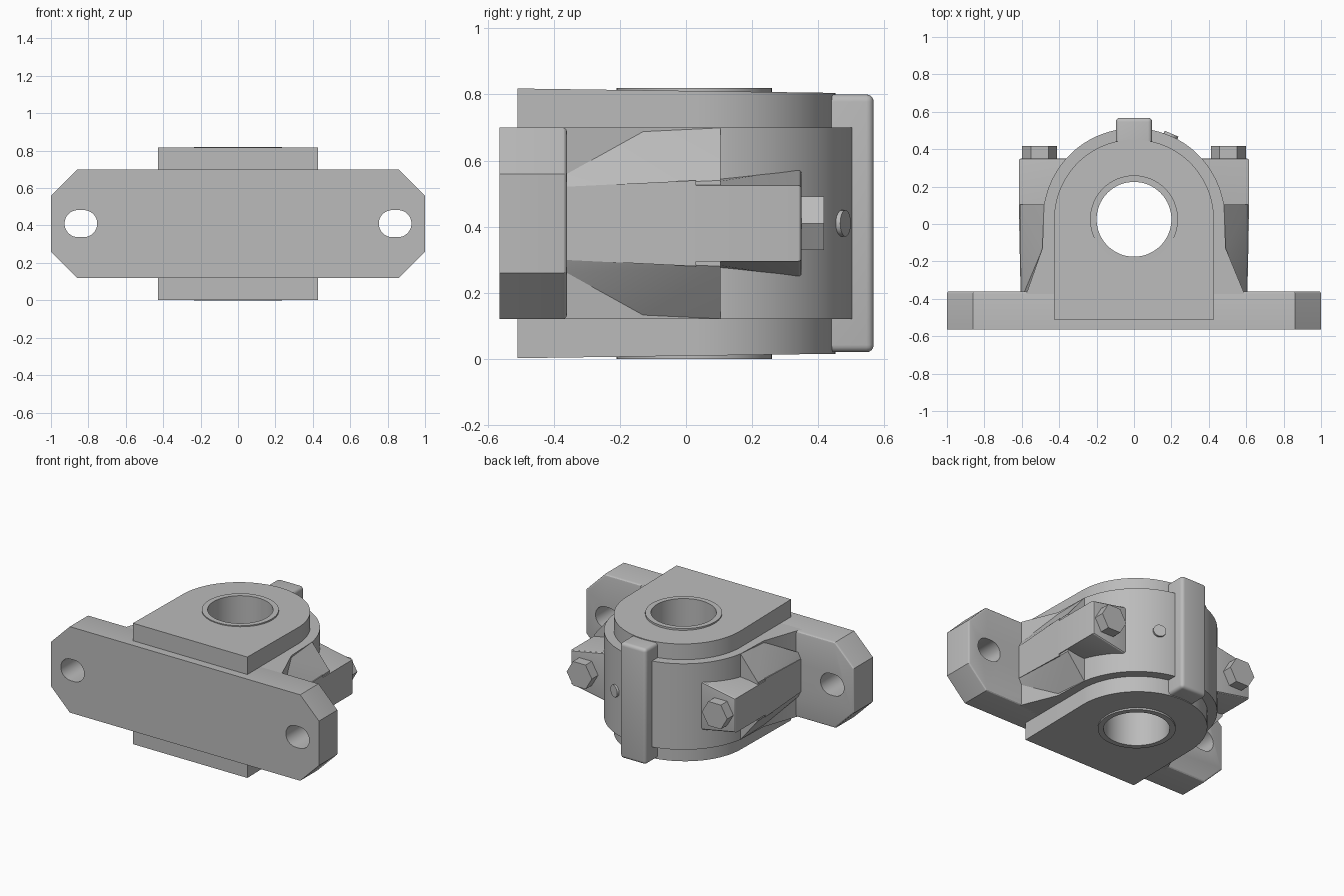
import bpy, bmesh, math
from mathutils import Vector

cube = bpy.data.objects.get("Cube")
if cube:
    bpy.data.objects.remove(cube, do_unlink=True)

GREY = (0.5, 0.5, 0.5, 1)
mat = bpy.data.materials.new("cast grey")
mat.use_nodes = True
mat.diffuse_color = GREY
mat.node_tree.nodes["Principled BSDF"].inputs["Base Color"].default_value = GREY

MID = 0.41      # mid height of the casting
BORE_Y = 0.025  # shaft axis


def finish(name, bm):
    bmesh.ops.recalc_face_normals(bm, faces=bm.faces)
    mesh = bpy.data.meshes.new(name)
    bm.to_mesh(mesh)
    bm.free()
    mesh.materials.append(mat)
    obj = bpy.data.objects.new(name, mesh)
    bpy.context.collection.objects.link(obj)
    return obj


def prism(name, profile, lo, hi, axis="z"):
    """Extrude a 2D outline along z (outline in x, y) or y (outline in x, z)."""
    bm = bmesh.new()
    place = (lambda a, b, c: (a, b, c)) if axis == "z" else (lambda a, b, c: (a, c, b))
    face = bm.faces.new([bm.verts.new(place(a, b, lo)) for a, b in profile])
    res = bmesh.ops.extrude_face_region(bm, geom=[face])
    verts = [v for v in res["geom"] if isinstance(v, bmesh.types.BMVert)]
    bmesh.ops.translate(bm, verts=verts, vec=place(0, 0, hi - lo))
    return finish(name, bm)


def hull(name, points):
    bm = bmesh.new()
    for p in points:
        bm.verts.new(p)
    bmesh.ops.convex_hull(bm, input=bm.verts)
    bmesh.ops.dissolve_limit(bm, angle_limit=0.01, verts=bm.verts, edges=bm.edges)
    return finish(name, bm)


def arc(cx, cy, r, start, end, steps):
    angles = [math.radians(start + (end - start) * i / steps) for i in range(steps + 1)]
    return [(cx + r * math.cos(a), cy + r * math.sin(a)) for a in angles]


def circle(cx, cy, r, steps=64):
    return arc(cx, cy, r, 0, 360, steps)[:-1]


def apply_all(obj):
    bpy.context.view_layer.objects.active = obj
    for mod in list(obj.modifiers):
        bpy.ops.object.modifier_apply(modifier=mod.name)


def cut(obj, cutter):
    mod = obj.modifiers.new("cut", "BOOLEAN")
    mod.operation = "DIFFERENCE"
    mod.solver = "EXACT"
    mod.object = cutter
    apply_all(obj)
    bpy.data.objects.remove(cutter, do_unlink=True)


def bevel(obj, width, segments, rule=lambda a, b: True):
    bm = bmesh.new()
    bm.from_mesh(obj.data)
    edges = [e for e in bm.edges if rule(e.verts[0].co, e.verts[1].co)]
    bmesh.ops.bevel(bm, geom=edges, offset=width, segments=segments,
                    profile=0.5, affect="EDGES")
    bm.to_mesh(obj.data)
    bm.free()


def bore(obj, r):
    cut(obj, prism("bore_cutter", circle(0, BORE_Y, r), -0.5, 1.5))


parts = []

# Mounting base with clipped corners and slotted bolt holes
corner = [(0.86, 0.29), (1.0, 0.15), (1.0, -0.15), (0.86, -0.29)]
outline = [(x, MID + z) for x, z in corner]
outline += [(-x, MID + z) for x, z in reversed(corner)]
base = prism("mounting_base", outline, -0.565, -0.36, "y")
bevel(base, 0.014, 3, lambda a, b: a.y > -0.37 and b.y > -0.37)
for side in (-1, 1):
    x = side * 0.84
    slot = arc(x + 0.015, MID, 0.0725, -90, 90, 16) + arc(x - 0.015, MID, 0.0725, 90, 270, 16)
    cut(base, prism("slot_cutter", slot, -0.8, 0, "y"))
parts.append(base)

# Main housing: round back, straight cheeks, flared foot
foot = [(-0.585, -0.4), (0.585, -0.4), (0.585, -0.36), (0.49, -0.13)]
housing = prism("housing", foot + arc(0, BORE_Y, 0.487, 9, 171, 56) + [(-0.49, -0.13)],
                0.12, 0.70)
bore(housing, 0.3)
parts.append(housing)

# Bearing body standing out of both housing faces, with slight draft
body = prism("bearing_body", [(-0.427, -0.51), (0.427, -0.51)]
             + arc(0, BORE_Y, 0.427, 0, 180, 56), MID - 0.408, MID + 0.408)
for v in body.data.vertices:
    v.co.z = MID + (v.co.z - MID) * (1 - 0.034 * (v.co.y + 0.51))
bore(body, 0.22)
parts.append(body)

# Shaft sleeve
sleeve = prism("shaft_sleeve", circle(0, BORE_Y, 0.235), 0, 0.82)
bore(sleeve, 0.2)
parts.append(sleeve)

# Clamping lugs, shoulders and bolts on both sides
for side, label in ((-1, "right"), (1, "left")):
    pts = []
    for s in (-1, 1):
        pts += [(0.3, -0.36, 0.15 * s), (0.585, -0.36, 0.15 * s), (0.605, -0.36, 0.11 * s),
                (0.3, -0.13, 0.28 * s), (0.488, -0.13, 0.28 * s),
                (0.3, 0.105, 0.29 * s), (0.48, 0.105, 0.29 * s), (0.61, 0.105, 0.13 * s)]
    parts.append(hull(label + "_shoulder", [(side * x, y, MID + z) for x, y, z in pts]))

    pts = []
    for s in (-1, 1):
        pts += [(0.35, -0.38, 0.11 * s), (0.606, -0.38, 0.11 * s),
                (0.35, 0.03, 0.13 * s), (0.615, 0.03, 0.13 * s)]
    parts.append(hull(label + "_lower_lug", [(side * x, y, MID + z) for x, y, z in pts]))

    pts = []
    for s in (-1, 1):
        pts += [(0.615, 0.025, 0.115 * s), (0.35, 0.025, 0.14 * s),
                (0.615, 0.35, 0.115 * s), (0.35, 0.35, 0.165 * s)]
    cap = hull(label + "_upper_lug", [(side * x, y, MID + z) for x, y, z in pts])
    bevel(cap, 0.012, 3, lambda a, b: a.y > 0.3 and b.y > 0.3)
    parts.append(cap)

    parts.append(prism(label + "_hex_bolt", circle(side * 0.505, MID, 0.094, 6),
                       0.33, 0.417, "y"))

# Rounded rib down the back
rib = prism("back_rib", [(-0.097, 0.42), (0.097, 0.42), (0.097, 0.568), (-0.097, 0.568)],
            0.02, 0.80)
bevel(rib, 0.022, 4, lambda a, b: max(a.y, b.y) > 0.5)
parts.append(rib)

# Small plug on the round back
bm = bmesh.new()
direction = Vector((0.2, 0.455, 0)).normalized()
bmesh.ops.create_cone(bm, cap_ends=True, segments=24, radius1=0.04, radius2=0.04, depth=0.04)
plug = finish("plug", bm)
plug.rotation_euler = direction.to_track_quat("Z", "Y").to_euler()
plug.location = Vector((0, BORE_Y, MID)) + direction * 0.48
parts.append(plug)

# Smooth curved faces, keep crisp edges
bpy.ops.object.select_all(action="DESELECT")
for obj in parts:
    obj.select_set(True)
bpy.context.view_layer.objects.active = base
bpy.ops.object.shade_smooth_by_angle(angle=math.radians(25))
